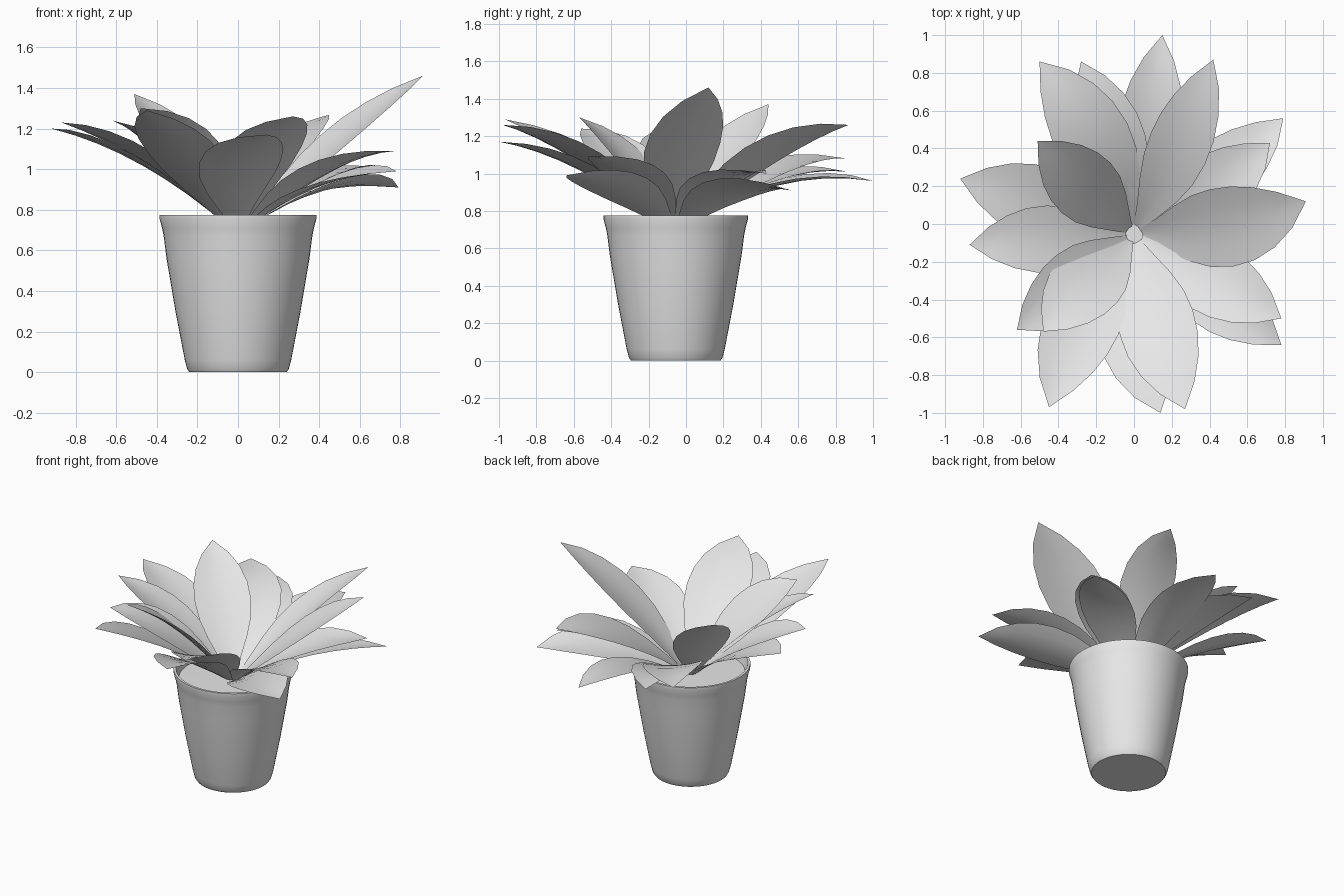
import bpy, bmesh, math
from mathutils import Vector

cube = bpy.data.objects.get("Cube")
if cube:
    bpy.data.objects.remove(cube, do_unlink=True)

grey = bpy.data.materials.new("pale grey")
grey.use_nodes = True
grey.diffuse_color = (0.8, 0.8, 0.8, 1)
grey.node_tree.nodes["Principled BSDF"].inputs["Base Color"].default_value = (0.8, 0.8, 0.8, 1)

CENTRE_Y = -0.055


def finish(name, bm, angle):
    mesh = bpy.data.meshes.new(name)
    bm.to_mesh(mesh)
    bm.free()
    mesh.materials.append(grey)
    obj = bpy.data.objects.new(name, mesh)
    bpy.context.collection.objects.link(obj)
    bpy.ops.object.select_all(action="DESELECT")
    obj.select_set(True)
    bpy.context.view_layer.objects.active = obj
    bpy.ops.object.shade_smooth_by_angle(angle=math.radians(angle))
    return obj


def lathe(name, profile, sides=48):
    """Turn a profile of (radius, height) pairs, which starts and ends on the axis."""
    bm = bmesh.new()
    rings = []
    for r, z in profile:
        count = sides if r > 0 else 1
        rings.append([bm.verts.new((r * math.cos(math.tau * i / sides),
                                    CENTRE_Y + r * math.sin(math.tau * i / sides), z))
                      for i in range(count)])
    for a, b in zip(rings, rings[1:]):
        for i in range(sides):
            corners = [a[i % len(a)], a[(i + 1) % len(a)], b[(i + 1) % len(b)], b[i % len(b)]]
            bm.faces.new(list(dict.fromkeys(corners)))
    bmesh.ops.recalc_face_normals(bm, faces=bm.faces)
    return finish(name, bm, 40)


# Pot with a thin rim, and the soil inside it
lathe("pot", [(0, 0), (0.24, 0), (0.25, 0.015), (0.262, 0.06), (0.308, 0.3), (0.352, 0.56),
              (0.366, 0.67), (0.374, 0.71), (0.386, 0.755), (0.386, 0.775), (0.37, 0.775),
              (0.362, 0.75), (0.345, 0.68), (0, 0.68)])
lathe("soil", [(0, 0.69), (0.352, 0.69), (0.352, 0.71), (0, 0.715)])

# Half width of a leaf along its length
OUTLINE = [0.1, 0.4, 0.7, 0.92, 1.0, 0.96, 0.79, 0.48, 0]


def leaf(name, tip, bend, lift, width, roll):
    """Curved sheet from crown to tip: bent sideways, arched, and rolled left edge up."""
    tip = Vector(tip)
    heading = Vector((tip.x, tip.y - CENTRE_Y, 0)).normalized()
    side = Vector((-heading.y, heading.x, 0))
    base = Vector((0, CENTRE_Y, 0.7)) + heading * 0.03
    control = (base + tip) / 2 + 2 * (side * bend + Vector((0, 0, lift)))
    bm = bmesh.new()
    rows = []
    for i, w in enumerate(OUTLINE):
        t = i / (len(OUTLINE) - 1)
        p = base * (1 - t) ** 2 + control * 2 * t * (1 - t) + tip * t ** 2
        tangent = ((control - base) * (1 - t) + (tip - control) * t).normalized()
        flat = (side - tangent * side.dot(tangent)).normalized()
        across = flat * math.cos(roll) + tangent.cross(flat) * math.sin(roll)
        up = tangent.cross(across)
        steps = (-1, -0.5, 0, 0.5, 1) if w else (0,)
        rows.append([bm.verts.new(p + across * s * w * width / 2 + up * 0.025 * w * s * s)
                     for s in steps])
    for a, b in zip(rows, rows[1:]):
        for j in range(4):
            quad = [a[j], a[j + 1], b[min(j + 1, len(b) - 1)], b[min(j, len(b) - 1)]]
            bm.faces.new(list(dict.fromkeys(quad)))
    return finish(name, bm, 60)


# Leaves: tip, sideways bend, arch, width, roll
LEAVES = {
    "back_low": ((0.15, 1.0, 0.96), 0, 0.105, 0.34, 0.07),
    "back_left": ((0.42, 0.87, 1.26), -0.03, 0.1, 0.34, -0.25),
    "back_right": ((-0.5, 0.86, 1.08), -0.05, 0.11, 0.4, 0.1),
    "back_right_low": ((-0.28, 0.86, 1.01), -0.03, 0.1, 0.36, 0.1),
    "left_back_low": ((0.79, 0.56, 0.91), -0.03, 0.09, 0.36, -0.2),
    "left_back": ((0.72, 0.43, 1.0), -0.03, 0.1, 0.36, 0),
    "left_tall": ((0.91, 0.12, 1.46), -0.05, 0.04, 0.43, 0.16),
    "left_front": ((0.78, -0.5, 1.09), 0, 0.085, 0.38, 0),
    "left_front_low": ((0.78, -0.64, 0.99), 0, 0.07, 0.36, 0.22),
    "front_left": ((0.27, -0.98, 1.26), -0.015, 0.09, 0.41, 0.1),
    "front_low": ((0.14, -1.0, 1.17), -0.06, 0.08, 0.41, 0.05),
    "front_right": ((-0.45, -0.97, 1.29), -0.04, 0.06, 0.4, 0),
    "right_front_tall": ((-0.48, -0.57, 1.3), 0, 0.08, 0.38, 0.2),
    "right_front": ((-0.62, -0.56, 1.24), 0, 0.08, 0.36, -0.15),
    "right_mid": ((-0.87, -0.11, 1.23), 0, 0.07, 0.36, 0.15),
    "right_back": ((-0.92, 0.24, 1.2), 0, 0.07, 0.4, 0.15),
    "right_tall": ((-0.51, 0.44, 1.37), 0, 0.05, 0.37, 0),
}
for place, shape in LEAVES.items():
    leaf("leaf_" + place, *shape)
